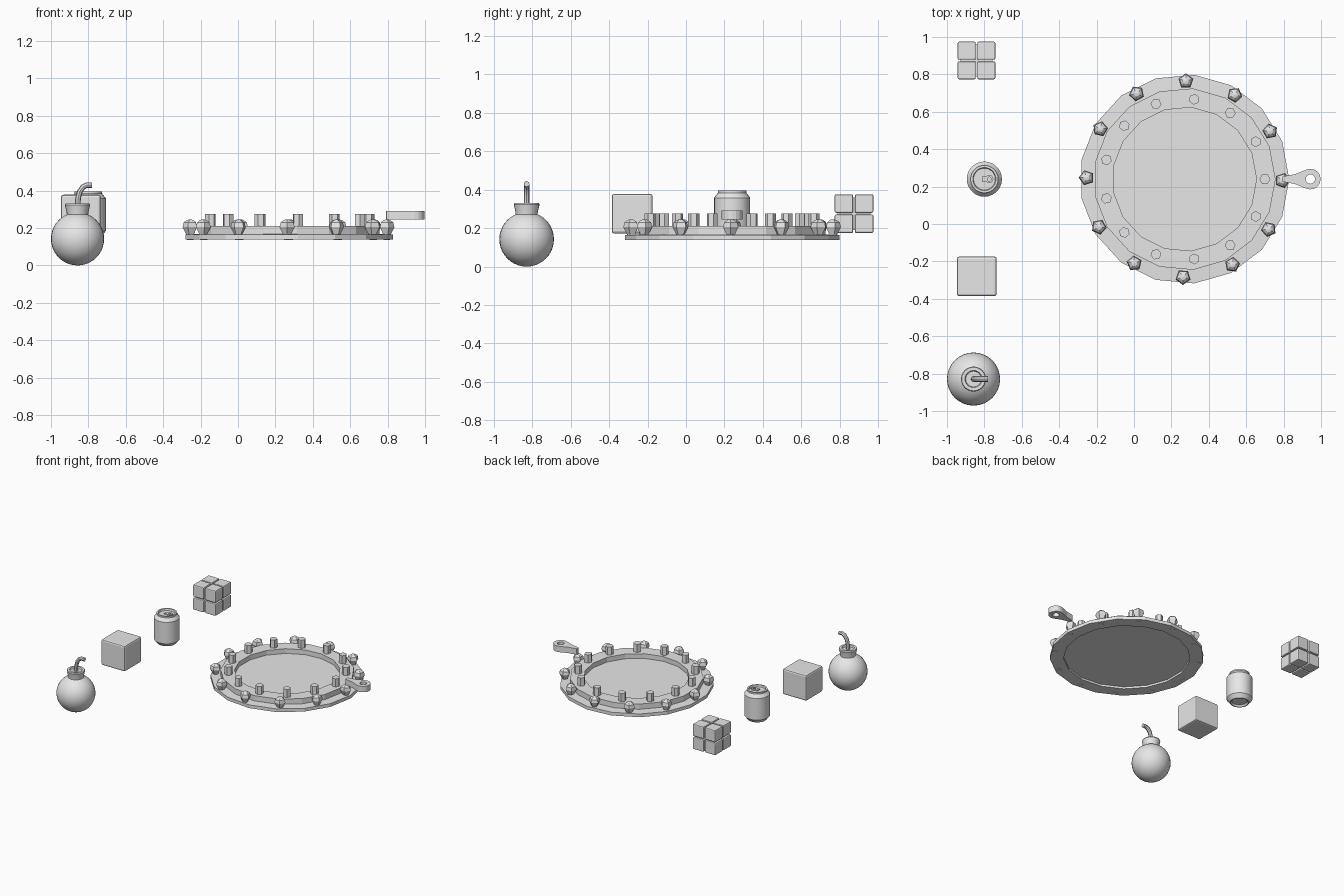
import bpy, bmesh, math
from mathutils import Vector, Matrix

if "Cube" in bpy.data.objects:
    bpy.data.objects.remove(bpy.data.objects["Cube"], do_unlink=True)

grey = bpy.data.materials.new("plain grey")
grey.use_nodes = True
grey.diffuse_color = (0.8, 0.8, 0.8, 1)
grey.node_tree.nodes["Principled BSDF"].inputs["Base Color"].default_value = (0.8, 0.8, 0.8, 1)


def finish(name, bm, smooth=False):
    bmesh.ops.recalc_face_normals(bm, faces=bm.faces)
    mesh = bpy.data.meshes.new(name)
    bm.to_mesh(mesh)
    bm.free()
    mesh.materials.append(grey)
    obj = bpy.data.objects.new(name, mesh)
    bpy.context.collection.objects.link(obj)
    if smooth:
        bpy.ops.object.select_all(action="DESELECT")
        bpy.context.view_layer.objects.active = obj
        obj.select_set(True)
        bpy.ops.object.shade_smooth_by_angle(angle=math.radians(35))
    return obj


def lathe(name, profile, sides, centre, turn=0.0, smooth=False):
    """Revolve a (radius, height) profile around a vertical axis."""
    bm = bmesh.new()
    rings = []
    for r, z in profile:
        rings.append([bm.verts.new((centre[0] + r * math.cos(turn + math.tau * i / sides),
                                    centre[1] + r * math.sin(turn + math.tau * i / sides), z))
                      for i in range(sides)])
    for a, b in zip(rings, rings[1:]):
        for i in range(sides):
            j = (i + 1) % sides
            bm.faces.new((a[i], a[j], b[j], b[i]))
    bmesh.ops.remove_doubles(bm, verts=bm.verts, dist=1e-5)
    return finish(name, bm, smooth)


def block(name, centre, size, bevel=0.0):
    bm = bmesh.new()
    bmesh.ops.create_cube(bm, size=1, matrix=Matrix.Translation(centre) @ Matrix.Diagonal((*size, 1)))
    if bevel:
        bmesh.ops.bevel(bm, geom=bm.edges, offset=bevel, segments=2, profile=0.5, affect="EDGES")
    return finish(name, bm)


def around(count, radius, turn=0.0):
    for i in range(count):
        a = turn + math.tau * i / count
        yield a, (hub[0] + radius * math.cos(a), hub[1] + radius * math.sin(a))


# Round tray: lower ledge, raised ring, sunken floor, hollow underside
hub = (0.27, 0.24)
lathe("tray", [(0, 0.155), (0.46, 0.155), (0.46, 0.139), (0.56, 0.139), (0.56, 0.165),
               (0.487, 0.168), (0.487, 0.21), (0.385, 0.21), (0.385, 0.172), (0, 0.172)], 17, hub)

# Faceted knobs on the ledge
for angle, spot in around(12, 0.524, math.radians(-0.8)):
    lathe("ledge_knob", [(0, 0.137), (0.018, 0.137), (0.022, 0.165), (0.042, 0.205),
                         (0.036, 0.23), (0.018, 0.243), (0, 0.246)], 5, spot, angle)

# Hexagonal pegs on the raised ring
for angle, spot in around(13, 0.43):
    lathe("ring_peg", [(0, 0.16), (0.029, 0.16), (0.029, 0.275), (0, 0.275)], 6, spot, angle)

# Teardrop tab with a round hole
eye = Vector((0.943, 0.24))
bm = bmesh.new()
outer, inner = [], []
n = 16
for i in range(n):
    a = math.tau * i / n
    d = Vector((math.cos(a), math.sin(a)))
    p = eye + d * 0.055
    if i == n // 2:
        p = Vector((0.79, 0.24))
    elif abs(i - n // 2) == 1:
        p = Vector((0.795, 0.24 + math.copysign(0.014, d.y)))
    elif abs(i - n // 2) == 2:
        p = Vector((0.86, 0.24 + math.copysign(0.026, d.y)))
    outer.append(p)
    inner.append(eye + d * 0.025)
loops = [[bm.verts.new((p.x, p.y, z)) for p in pts]
         for pts, z in ((outer, 0.245), (outer, 0.292), (inner, 0.292), (inner, 0.245))]
for k in range(4):
    a, b = loops[k], loops[(k + 1) % 4]
    for i in range(n):
        j = (i + 1) % n
        bm.faces.new((a[i], a[j], b[j], b[i]))
finish("tray_tab", bm)

# Bomb: ball, collar and curved fuse
bomb = (-0.858, -0.829)
bm = bmesh.new()
bmesh.ops.create_uvsphere(bm, u_segments=32, v_segments=20, radius=0.142,
                          matrix=Matrix.Translation((*bomb, 0.142)))
finish("bomb_ball", bm, True)
lathe("bomb_collar", [(0.056, 0.25), (0.058, 0.285), (0.067, 0.322), (0.063, 0.33),
                      (0.046, 0.33), (0.042, 0.318), (0, 0.318)], 24, bomb, smooth=True)
curve = bpy.data.curves.new("fuse_path", "CURVE")
curve.dimensions = "3D"
curve.bevel_depth = 0.015
curve.bevel_resolution = 2
curve.use_fill_caps = True
path = [(0, 0.31), (0.003, 0.36), (0.012, 0.395), (0.03, 0.42), (0.05, 0.43), (0.078, 0.429)]
spline = curve.splines.new("POLY")
spline.points.add(len(path) - 1)
for point, (dx, z) in zip(spline.points, path):
    point.co = (bomb[0] + dx, bomb[1], z, 1)
helper = bpy.data.objects.new("fuse_path", curve)
bpy.context.collection.objects.link(helper)
bm = bmesh.new()
bm.from_mesh(bpy.data.meshes.new_from_object(helper.evaluated_get(bpy.context.evaluated_depsgraph_get())))
bpy.data.objects.remove(helper, do_unlink=True)
finish("bomb_fuse", bm, True)

# Plain crate
block("crate", (-0.84, -0.28, 0.275), (0.212, 0.212, 0.206), 0.012)

# Drink can with lid and pull tab
can = (-0.8, 0.24)
lathe("can", [(0, 0.168), (0.055, 0.168), (0.063, 0.155), (0.07, 0.155), (0.094, 0.185),
              (0.094, 0.358), (0.074, 0.384), (0.074, 0.395), (0.062, 0.395),
              (0.058, 0.382), (0, 0.382)], 28, can, smooth=True)
lathe("can_pull_ring", [(0.011, 0.38), (0.022, 0.38), (0.022, 0.391), (0.011, 0.391),
                        (0.011, 0.38)], 12, (can[0] + 0.026, can[1]))
block("can_pull_base", (can[0] + 0.002, can[1], 0.386), (0.03, 0.03, 0.009))

# Puzzle cube: eight small blocks around a core
middle = Vector((-0.842, 0.874, 0.275))
block("puzzle_core", middle, (0.17, 0.17, 0.17))
for sx in (-1, 1):
    for sy in (-1, 1):
        for sz in (-1, 1):
            block("puzzle_block", middle + Vector((sx, sy, sz)) * 0.0525, (0.096, 0.096, 0.096), 0.007)
